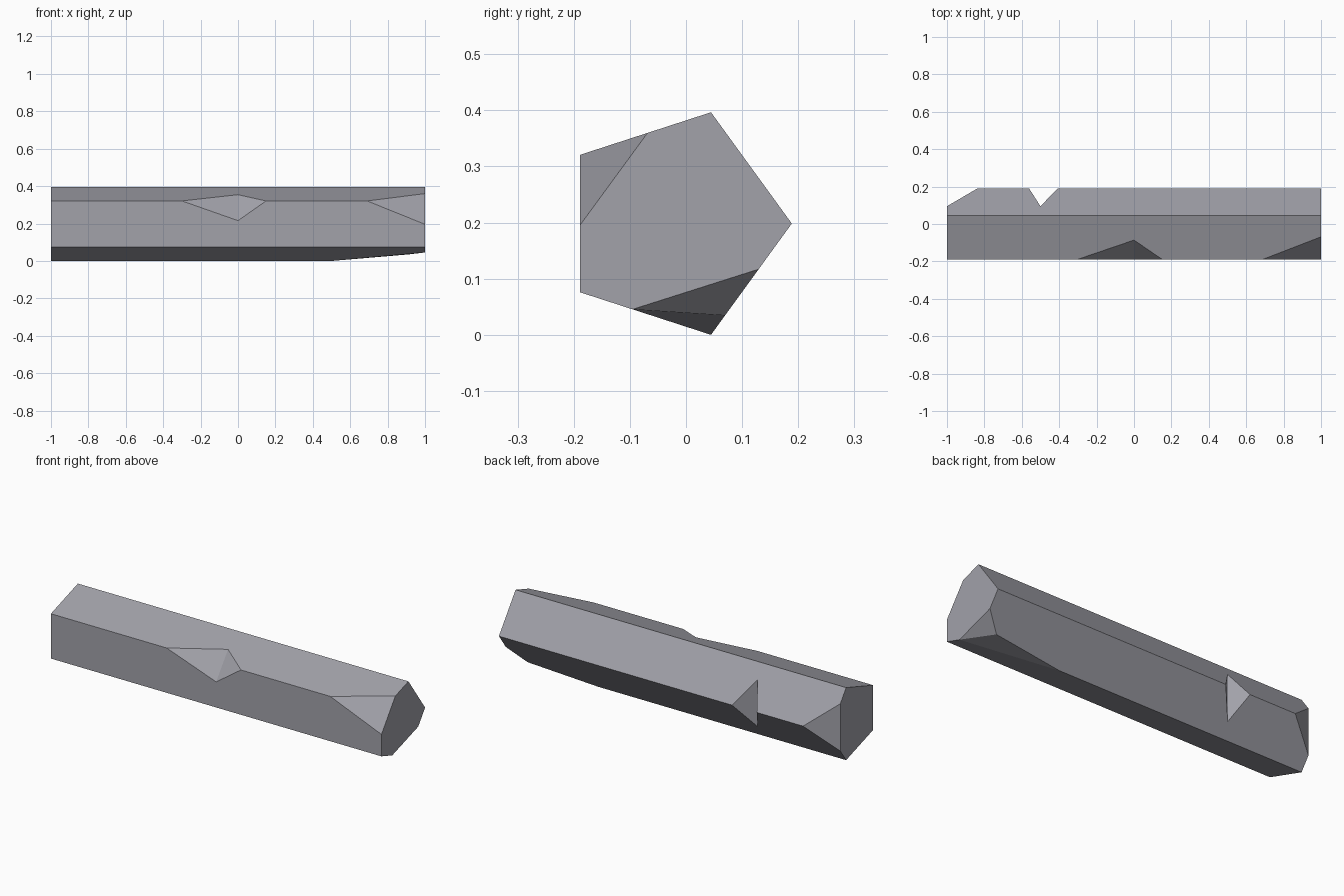
import bpy, bmesh, math
from mathutils import Vector

if "Cube" in bpy.data.objects:
    bpy.data.objects.remove(bpy.data.objects["Cube"])

# Five-sided cross-section in (y, z): 0 back, 1 top, 2 front top, 3 front bottom, 4 bottom
R = 0.2085
YC = -R * (1 - math.cos(math.radians(36))) / 2
ZC = R * math.sin(math.radians(72))
PROFILE = [(YC + R * math.cos(math.radians(72 * i)), ZC + R * math.sin(math.radians(72 * i)))
           for i in range(5)]


def pt(edge, x, t=0.0, side=1):
    """Point at x, a fraction t away from a long edge across the neighbouring face."""
    a = Vector(PROFILE[edge])
    p = a.lerp(Vector(PROFILE[(edge + side) % 5]), t)
    return Vector((x, p.x, p.y))


# Outline of each long edge as (x, t), seen from the previous (-1) and next (+1) face
plain = [(-1, 0), (1, 0)]
chains = {(e, s): plain for e in range(5) for s in (-1, 1)}
for s in (-1, 1):
    chains[0, s] = [(-1, .65), (-.84, 0), (-.56, 0), (-.5, .65), (-.41, 0), (1, 0)]
chains[2, -1] = [(-1, 0), (-.3, 0), (0, .44), (.15, 0), (.69, 0), (1, .515)]
chains[2, 1] = [(-1, 0), (-.3, 0), (0, .43), (.15, 0), (.69, 0), (1, .51)]
chains[4, -1] = [(-1, 0), (.5, 0), (1, .6)]
chains[4, 1] = [(-1, 0), (.5, 0), (.91, .175), (1, .59)]


def outline(edge, side):
    return [pt(edge, x, t, side) for x, t in chains[edge, side]]


bm = bmesh.new()


def face(points):
    clean = []
    for p in points:
        if not any((p - q).length < 1e-5 for q in clean):
            clean.append(p)
    bm.faces.new([bm.verts.new(p) for p in clean])


# Long sides
for e in range(5):
    face(outline(e, 1) + outline((e + 1) % 5, -1)[::-1])

# Ends
for k in (0, -1):
    face([outline(e, s)[k] for e in range(5) for s in (-1, 1)])

# Chip facets: each runs from a tip on the edge to a deep pair on both faces
for e, tip, deep in ((0, 1, 0), (0, 2, 3), (0, 4, 3), (2, 1, 2), (2, 3, 2), (2, 4, 5)):
    a, b = outline(e, -1), outline(e, 1)
    face([a[tip], a[deep], b[deep]])

# Two-facet chip on the bottom edge
a, b = outline(4, -1), outline(4, 1)
face([a[1], a[2], b[2]])
face([a[2], b[2], b[3]])

bmesh.ops.remove_doubles(bm, verts=bm.verts, dist=1e-4)
bmesh.ops.recalc_face_normals(bm, faces=bm.faces)

mesh = bpy.data.meshes.new("chipped_beam")
bm.to_mesh(mesh)
bm.free()
grey = bpy.data.materials.new("cool grey")
grey.diffuse_color = (0.36, 0.36, 0.40, 1)
grey.use_nodes = True
grey.node_tree.nodes["Principled BSDF"].inputs["Base Color"].default_value = grey.diffuse_color
mesh.materials.append(grey)
bpy.context.collection.objects.link(bpy.data.objects.new("chipped_beam", mesh))
